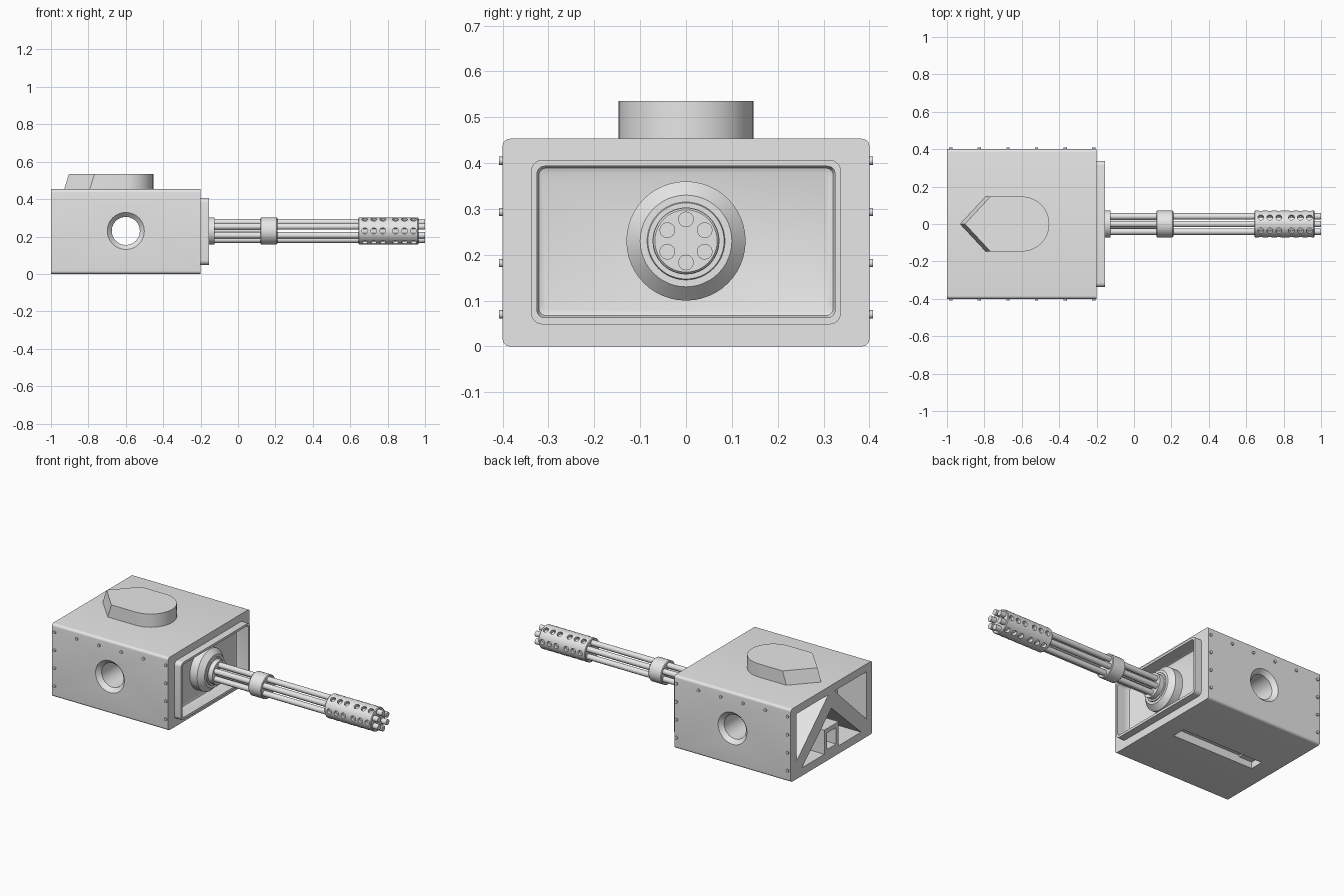
import bpy
import bmesh
from math import cos, sin, pi, radians

if "Cube" in bpy.data.objects:
    bpy.data.objects.remove(bpy.data.objects["Cube"], do_unlink=True)

GREY = (0.8, 0.8, 0.8, 1)
metal = bpy.data.materials.new("plain grey metal")
metal.diffuse_color = GREY
metal.use_nodes = True
metal.node_tree.nodes["Principled BSDF"].inputs["Base Color"].default_value = GREY

AXIS_Z = 0.23          # height of the gun axis and the side hole
HOLE_X = -0.6


def loft(name, rings):
    """Closed solid through a list of equal-length point rings."""
    bm = bmesh.new()
    loops = [[bm.verts.new(p) for p in ring] for ring in rings]
    n = len(loops[0])
    for a, b in zip(loops, loops[1:]):
        for i in range(n):
            j = (i + 1) % n
            bm.faces.new((a[i], a[j], b[j], b[i]))
    bm.faces.new(loops[0])
    bm.faces.new(loops[-1])
    bmesh.ops.recalc_face_normals(bm, faces=bm.faces)
    mesh = bpy.data.meshes.new(name)
    bm.to_mesh(mesh)
    bm.free()
    mesh.materials.append(metal)
    ob = bpy.data.objects.new(name, mesh)
    bpy.context.collection.objects.link(ob)
    return ob


def turned_x(name, profile, y=0, z=AXIS_Z, n=48):
    """Round part along x from (x, radius) pairs."""
    return loft(name, [[(x, y + r * cos(2 * pi * i / n), z + r * sin(2 * pi * i / n))
                        for i in range(n)] for x, r in profile])


def turned_y(name, profile, x, z, n=48):
    """Round part along y from (y, radius) pairs."""
    return loft(name, [[(x + r * cos(2 * pi * i / n), y, z + r * sin(2 * pi * i / n))
                        for i in range(n)] for y, r in profile])


def rounded(x, half, low, high, r, steps=6):
    """Rounded rectangle ring in the plane at x."""
    pts = []
    corners = [(half - r, high - r), (r - half, high - r),
               (r - half, low + r), (half - r, low + r)]
    for k, (cy, cz) in enumerate(corners):
        for i in range(steps + 1):
            a = (k + i / steps) * pi / 2
            pts.append((x, cy + r * cos(a), cz + r * sin(a)))
    return pts


def prism_x(name, outline, x0, x1):
    return loft(name, [[(x, y, z) for y, z in outline] for x in (x0, x1)])


def box_x(name, x0, x1, half, low, high):
    return prism_x(name, [(-half, low), (half, low), (half, high), (-half, high)], x0, x1)


def cut(target, cutter, keep=False):
    cutter.hide_render = True
    mod = target.modifiers.new("cut", "BOOLEAN")
    mod.operation = "DIFFERENCE"
    mod.solver = "EXACT"
    mod.object = cutter
    with bpy.context.temp_override(object=target, active_object=target):
        bpy.ops.object.modifier_apply(modifier=mod.name)
    if not keep:
        bpy.data.objects.remove(cutter, do_unlink=True)


# Housing block and raised front bezel
housing = loft("housing", [rounded(x, 0.4, 0, 0.453, 0.016) for x in (-1, -0.2)])
bezel = loft("front_bezel", [rounded(x, 0.338, 0.048, 0.407, 0.025) for x in (-0.21, -0.155)])

# Recess behind the bezel, with a filleted floor
recess = loft("recess_cutter", [rounded(x, 0.325 - d, 0.063 + d, 0.393 - d, 0.016)
                                for x, d in ((-0.14, 0), (-0.226, 0), (-0.236, 0.004), (-0.24, 0.013))])
cut(bezel, recess, keep=True)
cut(housing, recess)

# Chamfered hole through both sides
cut(housing, turned_y("side_hole_cutter",
                      [(-0.43, 0.128), (-0.375, 0.075), (0.375, 0.075), (0.43, 0.128)],
                      HOLE_X, AXIS_Z))

# Rear truss pockets
for side in (-1, 1):
    cut(housing, prism_x("corner_pocket_cutter",
                         [(side * y, z) for y, z in ((0.345, 0.11), (0.345, 0.405), (0.03, 0.405))],
                         -1.1, -0.8))
cut(housing, prism_x("middle_pocket_cutter", [(-0.29, 0.05), (0.29, 0.05), (0, 0.31)], -1.1, -0.8))

# Square socket in the middle pocket
socket = box_x("rear_socket", -1, -0.79, 0.07, 0.04, 0.2)
cut(socket, box_x("socket_cutter", -1.1, -0.82, 0.045, 0.07, 0.172))

# Slot in the underside
cut(housing, box_x("bottom_slot_cutter", -0.88, -0.32, 0.042, -0.1, 0.05))

# Roof hatch: round at one end, raked point at the other
arc = [(HOLE_X + 0.147 * cos(radians(a)), 0.147 * sin(radians(a))) for a in range(-90, 91, 6)]


def hatch_ring(z, shift):
    nose = [(-0.795 + shift, 0.147), (-0.932 + shift, 0), (-0.795 + shift, -0.147)]
    return [(x, y, z) for x, y in arc + nose]


hatch = loft("roof_hatch", [hatch_ring(0.445, 0), hatch_ring(0.535, 0.028)])

# Rivets along the top and down both ends of each side
columns = [-0.98 + 0.153 * i for i in range(6)]
rows = [0.07 + 0.1117 * i for i in range(4)]
for side in (-1, 1):
    for i, x in enumerate(columns):
        for z in (rows if i in (0, 5) else rows[-1:]):
            turned_y("rivet", [(side * 0.395, 0.009), (side * 0.408, 0.009)], x, z, n=16)

# Gun mount
turned_x("gun_mount", [(-0.25, 0.13), (-0.19, 0.13), (-0.16, 0.1), (-0.16, 0.085),
                       (-0.155, 0.083), (-0.155, 0.073), (-0.125, 0.073)])

# Six barrels around a short core
for k in range(6):
    a = pi / 2 + k * pi / 3
    turned_x("barrel", [(-0.14, 0.017), (1, 0.017)],
             0.047 * cos(a), AXIS_Z + 0.047 * sin(a), n=24)
turned_x("barrel_core", [(-0.14, 0.026), (0.13, 0.026)])
turned_x("barrel_clamp", [(0.12, 0.068), (0.124, 0.072), (0.206, 0.072), (0.21, 0.068)])

# Muzzle shroud with six rows of round pockets
shroud = turned_x("muzzle_shroud", [(0.643, 0.068), (0.647, 0.072), (0.961, 0.072), (0.965, 0.068)])
for k in range(6):
    a = k * pi / 3
    for x in (0.678, 0.726, 0.774, 0.842, 0.89, 0.938):
        rings = []
        for d in (0.052, 0.09):
            ring = []
            for i in range(16):
                t = 2 * pi * i / 16
                s = 0.016 * sin(t)
                ring.append((x + 0.016 * cos(t), d * cos(a) - s * sin(a),
                             AXIS_Z + d * sin(a) + s * cos(a)))
            rings.append(ring)
        cut(shroud, loft("pocket_cutter", rings))

# Smooth the round surfaces, keep the edges sharp
bpy.ops.object.select_all(action="DESELECT")
for ob in bpy.context.collection.objects:
    if ob.type == "MESH" and metal.name in ob.data.materials:
        ob.select_set(True)
bpy.context.view_layer.objects.active = housing
bpy.ops.object.shade_smooth_by_angle(angle=radians(30))
